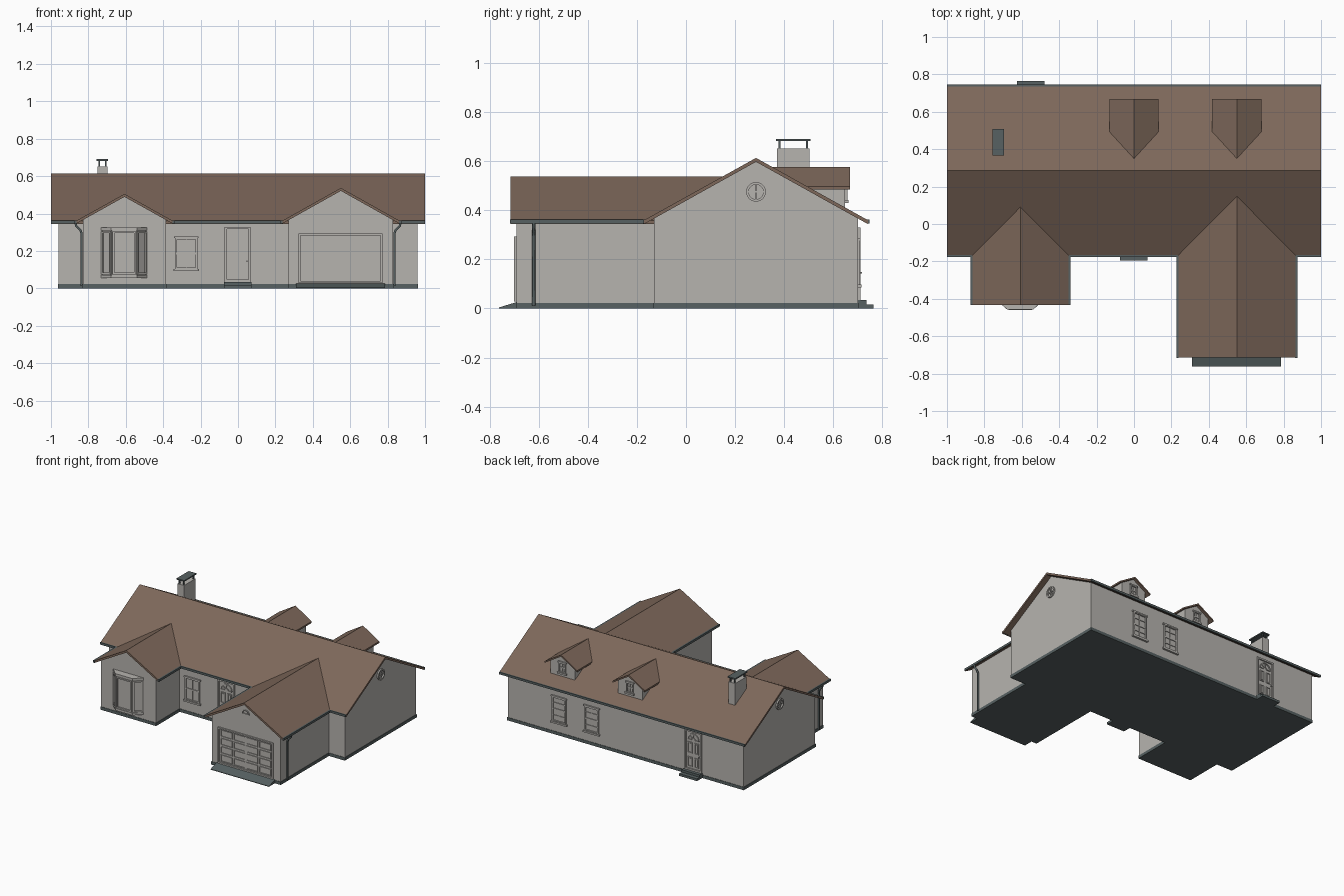
import bpy, bmesh, math
from mathutils import Matrix, Vector

if "Cube" in bpy.data.objects:
    bpy.data.objects.remove(bpy.data.objects["Cube"])


def material(name, rgb):
    m = bpy.data.materials.new(name)
    m.diffuse_color = (*rgb, 1)
    m.use_nodes = True
    m.node_tree.nodes["Principled BSDF"].inputs["Base Color"].default_value = m.diffuse_color
    return m


WALL = material("warm grey siding", (0.47, 0.455, 0.43))
ROOF = material("brown shingles", (0.205, 0.137, 0.102))
SLATE = material("dark slate", (0.095, 0.12, 0.122))


def finish(name, bm, mat, matrix=Matrix()):
    bmesh.ops.recalc_face_normals(bm, faces=bm.faces)
    me = bpy.data.meshes.new(name)
    bm.to_mesh(me)
    bm.free()
    me.materials.append(mat)
    ob = bpy.data.objects.new(name, me)
    ob.matrix_world = matrix
    bpy.context.collection.objects.link(ob)
    return ob


def add_prism(bm, pts, axis, a, b):
    """Extrude a 2D outline along an axis from a to b."""
    place = {'x': lambda p, t: (t, p[0], p[1]),
             'y': lambda p, t: (p[0], t, p[1]),
             'z': lambda p, t: (p[0], p[1], t)}[axis]
    lo = [bm.verts.new(place(p, a)) for p in pts]
    hi = [bm.verts.new(place(p, b)) for p in pts]
    bm.faces.new(lo)
    bm.faces.new(hi[::-1])
    for i in range(len(pts)):
        j = (i + 1) % len(pts)
        bm.faces.new((lo[i], lo[j], hi[j], hi[i]))


def prism(name, pts, axis, a, b, mat):
    bm = bmesh.new()
    add_prism(bm, pts, axis, a, b)
    return finish(name, bm, mat)


def add_box(bm, x0, x1, y0, y1, z0, z1):
    add_prism(bm, [(x0, y0), (x1, y0), (x1, y1), (x0, y1)], 'z', z0, z1)


def boxes(name, mat, *items):
    bm = bmesh.new()
    for it in items:
        add_box(bm, *it)
    return finish(name, bm, mat)


def add_frame(bm, x0, x1, z0, z1, t, d):
    """Rectangular border standing d proud of the local wall plane y = 0."""
    for b in ((x0, x0 + t, z0, z1), (x1 - t, x1, z0, z1),
              (x0 + t, x1 - t, z0, z0 + t), (x0 + t, x1 - t, z1 - t, z1)):
        add_box(bm, b[0], b[1], -d, 0.002, b[2], b[3])


def add_arc(bm, cx, cz, r0, r1, a0, a1, d, n):
    """Flat ring segment on the local wall plane."""
    for i in range(n):
        s, e = (a0 + (a1 - a0) * k / n for k in (i, i + 1))
        add_prism(bm, [(cx + r * math.cos(a), cz + r * math.sin(a))
                       for r, a in ((r0, s), (r1, s), (r1, e), (r0, e))], 'y', -d, 0.002)


def at(x, y, z, turn=0.0):
    return Matrix.Translation((x, y, z)) @ Matrix.Rotation(turn, 4, 'Z')


def gable(name, axis, c, roof_half, wall_c, wall_half, zr, ze, roof_span, wall_span, zb, t=0.016):
    """Gabled block: pentagon walls below a chevron roof slab."""
    h, slope = roof_half, (zr - ze) / roof_half
    prism(name + "_roof", [(c - h, ze), (c, zr), (c + h, ze), (c + h, ze - t), (c, zr - t),
                           (c - h, ze - t)], axis, *roof_span, ROOF)
    l, r, top = wall_c - wall_half, wall_c + wall_half, zr - 0.011
    prism(name + "_walls", [(l, zb), (r, zb), (r, top - slope * abs(r - c)), (c, top),
                            (l, top - slope * abs(l - c))], axis, *wall_span, WALL)


# Main house and the two front wings
gable("main", 'x', 0.285, 0.455, 0.285, 0.415, 0.613, 0.36, (-1, 1), (-0.96, 0.96), 0.02)
gable("left_wing", 'y', -0.607, 0.262, -0.607, 0.223, 0.505, 0.359, (-0.432, 0.095), (-0.405, 0), 0.02)
gable("garage_wing", 'y', 0.55, 0.318, 0.55, 0.28, 0.537, 0.359, (-0.715, 0.148), (-0.69, 0), 0.02)

# Foundation strips
boxes("foundation", SLATE, (-0.963, 0.963, -0.133, 0.703, 0, 0.022),
      (-0.833, -0.381, -0.408, -0.1, 0, 0.022), (0.267, 0.833, -0.693, -0.1, 0, 0.022))


# Windows: border, sash bars and sill
def window(name, matrix, w, h, sill=True, cols=2, rows=2):
    bm = bmesh.new()
    add_frame(bm, -w / 2, w / 2, 0, h, min(0.01, w * 0.14), 0.009)
    for i in range(1, cols):
        x = -w / 2 + w * i / cols
        add_box(bm, x - 0.002, x + 0.002, -0.004, 0.002, 0.005, h - 0.005)
    for i in range(1, rows):
        z = h * i / rows
        t = 0.005 if i * 2 == rows else 0.002
        add_box(bm, -w / 2 + 0.005, w / 2 - 0.005, -0.005, 0.002, z - t, z + t)
    if sill:
        add_box(bm, -w / 2 - 0.008, w / 2 + 0.008, -0.014, 0.002, -0.01, 0.002)
        add_box(bm, -w / 2 - 0.006, w / 2 + 0.006, -0.011, 0.002, h - 0.004, h + 0.006)
    finish(name, bm, WALL, matrix)


window("front_window", at(-0.277, -0.13, 0.102), 0.12, 0.17)
for i, x in enumerate((0.275, 0.54)):
    window(f"back_window_{i}", at(x, 0.70, 0.095, math.pi), 0.115, 0.185, rows=4)

# Dormers on the back slope
for i, x in enumerate((0.0, 0.55)):
    gable(f"dormer_{i}", 'y', x, 0.132, x, 0.1, 0.577, 0.497, (0.345, 0.668), (0.36, 0.648), 0.40, 0.012)
    window(f"dormer_window_{i}", at(x, 0.648, 0.44, math.pi), 0.055, 0.075)

# Bay window: angled body, caps and three glazed sides
bc, by = -0.609, -0.40


def bay(name, g, z0, z1):
    prism(name, [(bc - 0.12 - g, by), (bc - 0.065 - g / 2, by - 0.05 - g),
                 (bc + 0.065 + g / 2, by - 0.05 - g), (bc + 0.12 + g, by)], 'z', z0, z1, WALL)


bay("bay_body", 0, 0.06, 0.32)
bay("bay_sill", 0.008, 0.055, 0.072)
bay("bay_head", 0.008, 0.308, 0.326)
window("bay_front_window", at(bc, by - 0.05, 0.075), 0.125, 0.23, False, 1, 1)
turn = math.atan2(0.05, 0.055)
for s in (-1, 1):
    window(f"bay_side_window_{s}", at(bc + s * 0.0925, by - 0.025, 0.075, s * turn), 0.066, 0.23, False, 1, 1)


# Panelled doors with fan lights and slate steps
def door(name, matrix):
    bm = bmesh.new()
    add_frame(bm, -0.07, 0.07, 0, 0.295, 0.012, 0.01)
    for s in (-1, 1):
        x0, x1 = sorted((s * 0.01, s * 0.045))
        for z0, z1 in ((0.025, 0.095), (0.125, 0.205)):
            add_frame(bm, x0, x1, z0, z1, 0.005, 0.006)
            add_box(bm, x0 + 0.01, x1 - 0.01, -0.004, 0.002, z0 + 0.01, z1 - 0.01)
    add_arc(bm, 0, 0.225, 0.04, 0.047, 0, math.pi, 0.007, 10)
    add_arc(bm, 0, 0.225, 0.012, 0.016, 0, math.pi, 0.006, 6)
    for k in range(5):
        a = math.pi * k / 4
        add_arc(bm, 0, 0.225, 0.014, 0.042, a - 0.05, a + 0.05, 0.006, 1)
    add_box(bm, 0.047, 0.054, -0.016, 0.002, 0.108, 0.115)
    finish(name, bm, WALL, matrix @ Matrix.Translation((0, 0, 0.034)))
    steps = bmesh.new()
    add_box(steps, -0.073, 0.073, -0.064, 0.01, 0, 0.017)
    add_box(steps, -0.073, 0.073, -0.034, 0.01, 0.017, 0.034)
    finish(name + "_steps", steps, SLATE, matrix)


door("front_door", at(-0.002, -0.13, 0))
door("back_door", at(-0.552, 0.70, 0, math.pi))

# Garage door with a grid of panels, and its ramp
bm = bmesh.new()
add_frame(bm, -0.225, 0.225, 0, 0.265, 0.01, 0.01)
for c in range(4):
    for r in range(4):
        x, z = -0.21 + c * 0.105, 0.01 + r * 0.061
        add_frame(bm, x + 0.006, x + 0.099, z + 0.006, z + 0.055, 0.004, 0.005)
finish("garage_door", bm, WALL, at(0.548, -0.69, 0.028))
prism("garage_ramp", [(-0.762, 0), (-0.762, 0.004), (-0.69, 0.026), (-0.68, 0.026), (-0.68, 0)],
      'x', 0.31, 0.785, SLATE)

# Gable vents: round on the main ends, half round above the garage
for s in (-1, 1):
    bm = bmesh.new()
    add_arc(bm, 0, 0, 0.03, 0.04, 0, 2 * math.pi, 0.01, 20)
    add_box(bm, -0.003, 0.003, -0.007, 0.002, -0.032, 0.032)
    add_box(bm, -0.032, 0.032, -0.006, 0.002, -0.003, 0.003)
    finish(f"round_vent_{s}", bm, WALL, at(s * 0.96, 0.285, 0.475, s * math.pi / 2))
bm = bmesh.new()
add_arc(bm, 0, 0, 0.022, 0.028, 0, math.pi, 0.008, 10)
add_box(bm, -0.028, 0.028, -0.007, 0.002, -0.004, 0.002)
finish("garage_vent", bm, WALL, at(0.548, -0.69, 0.447))

# Chimney with posts and slab cap
boxes("chimney", WALL, (-0.752, -0.698, 0.37, 0.503, 0.46, 0.652))
posts = [(x, x + 0.008, y, y + 0.008, 0.65, 0.684) for x in (-0.746, -0.712) for y in (0.376, 0.489)]
boxes("chimney_cap", SLATE, (-0.756, -0.694, 0.366, 0.507, 0.682, 0.691), *posts)

# Gutters along every eave
z0, z1, g = 0.346, 0.362, 0.012
fronts = [(a, b, -0.17 - g / 2, -0.17 + g / 2, z0, z1) for a, b in ((-1, -0.869), (-0.345, 0.232), (0.868, 1))]
sides = [(x - g / 2, x + g / 2, y, -0.168, z0, z1) for x, y in
         ((-0.869, -0.433), (-0.345, -0.433), (0.232, -0.716), (0.868, -0.716))]
boxes("gutters", SLATE, (-1, 1, 0.735, 0.747, z0, z1), *fronts, *sides)

# Downspouts on the outer side of each wing
for name, s, y in (("left_downspout", -1, -0.35), ("right_downspout", 1, -0.62)):
    cu = bpy.data.curves.new(name, 'CURVE')
    cu.dimensions = '3D'
    cu.bevel_depth, cu.bevel_resolution, cu.use_fill_caps = 0.007, 1, True
    path = [(0.868, 0.352), (0.866, 0.335), (0.842, 0.31), (0.837, 0.295), (0.837, 0.012)]
    sp = cu.splines.new('POLY')
    sp.points.add(len(path) - 1)
    for p, (x, z) in zip(sp.points, path):
        p.co = (s * x, y, z, 1)
    cu.materials.append(SLATE)
    bpy.context.collection.objects.link(bpy.data.objects.new(name, cu))
